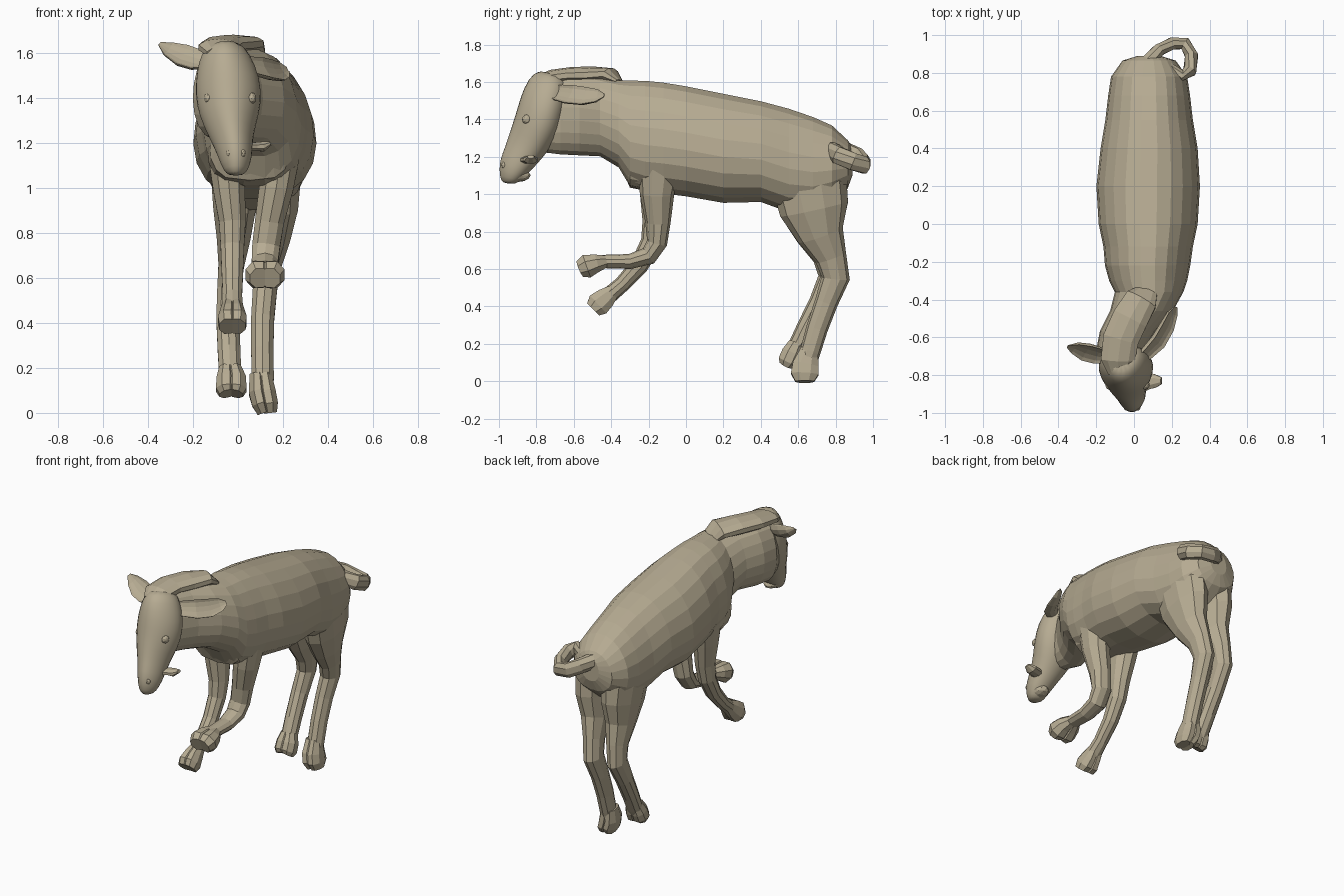
import bpy, bmesh, math
from mathutils import Vector

coat = bpy.data.materials.new("coat")
coat.diffuse_color = (0.47, 0.41, 0.29, 1)


def add_object(name, bm):
    mesh = bpy.data.meshes.new(name)
    bm.to_mesh(mesh)
    bm.free()
    mesh.materials.append(coat)
    ob = bpy.data.objects.new(name, mesh)
    bpy.context.collection.objects.link(ob)
    return ob


def loft(name, rings, sides=10, ref=(1, 0, 0), fixed=None, taper=0.0, cup=0, smooth=0, square=1.0):
    """Skin elliptical rings (x, y, z, half_width, half_depth) along a path.
    ref: width direction, taper: narrower upper half, cup: hollow one side, square < 1: boxier."""
    bm = bmesh.new()
    pts = [Vector(r[:3]) for r in rings]
    loops = []
    for i, r in enumerate(rings):
        t = Vector(fixed) if fixed else pts[min(i + 1, len(pts) - 1)] - pts[max(i - 1, 0)]
        t.normalize()
        u = Vector(ref)
        u = (u - t * u.dot(t)).normalized()
        v = t.cross(u)
        loop = []
        for k in range(sides):
            a = 2 * math.pi * (k + 0.5) / sides
            c, s = math.cos(a), math.sin(a)
            c = math.copysign(abs(c) ** square, c)
            w = r[3] * c * (1 - taper * s)
            d = r[4] * s
            if cup and s * cup > 0:
                d *= -0.4
            loop.append(bm.verts.new(pts[i] + u * w + v * d))
        loops.append(loop)
    for a, b in zip(loops, loops[1:]):
        for k in range(sides):
            n = (k + 1) % sides
            bm.faces.new((a[k], a[n], b[n], b[k]))
    bm.faces.new(loops[0])
    bm.faces.new(loops[-1])
    bmesh.ops.recalc_face_normals(bm, faces=bm.faces)
    ob = add_object(name, bm)
    if smooth:
        sub = ob.modifiers.new("subdivide", 'SUBSURF')
        sub.levels = sub.render_levels = smooth
        for p in ob.data.polygons:
            p.use_smooth = True
    return ob


def ball(name, loc, scale):
    bm = bmesh.new()
    bmesh.ops.create_icosphere(bm, subdivisions=2, radius=1)
    for v in bm.verts:
        v.co = Vector([a * b for a, b in zip(v.co, scale)]) + Vector(loc)
    add_object(name, bm)


def leg(name, rings, hoof):
    """Leg plus a cloven hoof made of two mirrored toes."""
    loft(name, rings, sides=10)
    for side in (-1, 1):
        toe = [(x + side * w * 0.34, y, z, w * 0.68, d) for x, y, z, w, d in hoof]
        loft(name + "_toe", toe, sides=8)


# body and neck: (y, centre x, top z, bottom z, half width)
trunk = [
    (0.89, 0.08, 1.25, 1.10, 0.06), (0.865, 0.08, 1.29, 1.03, 0.14),
    (0.78, 0.08, 1.37, 0.95, 0.20), (0.68, 0.08, 1.415, 0.90, 0.215),
    (0.55, 0.08, 1.46, 0.90, 0.23), (0.40, 0.08, 1.50, 0.955, 0.255),
    (0.20, 0.075, 1.54, 0.95, 0.272), (0.0, 0.075, 1.58, 0.985, 0.26),
    (-0.12, 0.075, 1.60, 1.0, 0.235), (-0.22, 0.072, 1.61, 1.01, 0.224),
    (-0.30, 0.075, 1.61, 1.04, 0.205), (-0.36, 0.08, 1.61, 1.14, 0.18),
    (-0.46, 0.04, 1.63, 1.20, 0.165), (-0.57, -0.035, 1.65, 1.205, 0.145),
    (-0.67, -0.075, 1.65, 1.21, 0.125), (-0.75, -0.065, 1.60, 1.22, 0.10)]
loft("body", [(x, y, (t + b) / 2, w, (t - b) / 2) for y, x, t, b, w in trunk],
     sides=20, fixed=(0, -1, 0), taper=0.12, square=0.88)

# broad flat brisket between the front legs
loft("brisket", [(0.06, -0.345, 1.22, 0.15, 0.08), (0.055, -0.30, 1.16, 0.18, 0.125),
                 (0.055, -0.20, 1.14, 0.19, 0.125), (0.06, -0.09, 1.15, 0.19, 0.13),
                 (0.07, -0.05, 1.2, 0.18, 0.1)],
     sides=14, fixed=(0, -1, 0), square=0.55, taper=-0.05)

# mane hump along the neck
loft("mane", [(0.07, -0.355, 1.59, 0.06, 0.02), (0.04, -0.40, 1.63, 0.09, 0.045),
              (-0.02, -0.50, 1.635, 0.10, 0.048), (-0.07, -0.61, 1.635, 0.10, 0.045),
              (-0.085, -0.72, 1.625, 0.095, 0.04), (-0.08, -0.79, 1.60, 0.06, 0.03)], sides=10)

# head, from poll to chin, wide at the cheeks and narrow along the face
loft("head", [(-0.07, -0.71, 1.645, 0.08, 0.08), (-0.06, -0.735, 1.58, 0.12, 0.12),
              (-0.045, -0.765, 1.48, 0.148, 0.13), (-0.04, -0.79, 1.38, 0.148, 0.132),
              (-0.035, -0.835, 1.29, 0.118, 0.12), (-0.022, -0.88, 1.21, 0.088, 0.10),
              (-0.01, -0.925, 1.14, 0.075, 0.085), (-0.01, -0.945, 1.08, 0.055, 0.055),
              (-0.01, -0.945, 1.055, 0.03, 0.035)], sides=14, taper=0.2, smooth=1)

# eyes, nostrils and lower lip
for s in (-1, 1):
    ball("eye", (-0.035 + s * 0.095, -0.85, 1.40), (0.022, 0.028, 0.026))
    ball("nostril", (-0.01 + s * 0.03, -0.972, 1.155), (0.014, 0.016, 0.02))
ball("lower_lip", (-0.01, -0.90, 1.10), (0.05, 0.07, 0.035))

# tongue poking out sideways
loft("tongue", [(0.01, -0.88, 1.18, 0.02, 0.03), (0.07, -0.84, 1.185, 0.02, 0.04),
                (0.11, -0.83, 1.185, 0.024, 0.04), (0.145, -0.83, 1.20, 0.01, 0.02)],
     sides=8, ref=(0, 0, 1))

# ears, hollow on the open side
loft("left_ear", [(-0.12, -0.72, 1.56, 0.03, 0.03), (-0.19, -0.705, 1.58, 0.062, 0.05),
                  (-0.25, -0.69, 1.60, 0.064, 0.055), (-0.31, -0.665, 1.625, 0.042, 0.04),
                  (-0.35, -0.65, 1.645, 0.01, 0.01)], sides=12, ref=(0, 0.9, 1), cup=-1)
loft("right_ear", [(0.02, -0.73, 1.56, 0.03, 0.03), (0.08, -0.69, 1.55, 0.05, 0.05),
                   (0.14, -0.63, 1.54, 0.06, 0.055), (0.185, -0.55, 1.53, 0.058, 0.05),
                   (0.21, -0.48, 1.53, 0.042, 0.035), (0.225, -0.44, 1.53, 0.012, 0.012)],
     sides=12, ref=(-0.6, 0.45, 1), cup=1)

# front legs: one folded, the other reaching down
leg("front_leg_right",
    [(0.20, -0.13, 1.36, 0.06, 0.08), (0.20, -0.14, 1.2, 0.09, 0.12),
     (0.17, -0.155, 1.0, 0.08, 0.092), (0.14, -0.15, 0.85, 0.068, 0.068),
     (0.125, -0.155, 0.74, 0.065, 0.055), (0.12, -0.20, 0.67, 0.062, 0.05),
     (0.12, -0.30, 0.64, 0.055, 0.04), (0.12, -0.43, 0.64, 0.05, 0.036),
     (0.12, -0.47, 0.635, 0.055, 0.04)],
    [(0.12, -0.43, 0.64, 0.05, 0.035), (0.12, -0.48, 0.63, 0.078, 0.052),
     (0.12, -0.53, 0.615, 0.09, 0.068), (0.12, -0.565, 0.60, 0.07, 0.05)])
leg("front_leg_left",
    [(-0.055, -0.13, 1.36, 0.06, 0.08), (-0.055, -0.14, 1.2, 0.09, 0.12),
     (-0.04, -0.155, 1.0, 0.075, 0.092), (-0.025, -0.165, 0.85, 0.062, 0.068),
     (-0.025, -0.185, 0.74, 0.055, 0.058), (-0.025, -0.25, 0.62, 0.05, 0.05),
     (-0.025, -0.34, 0.52, 0.045, 0.043), (-0.025, -0.41, 0.46, 0.05, 0.045)],
    [(-0.025, -0.39, 0.48, 0.045, 0.04), (-0.025, -0.43, 0.445, 0.055, 0.06),
     (-0.025, -0.47, 0.41, 0.066, 0.07), (-0.025, -0.495, 0.385, 0.06, 0.05)])

# hind legs with thighs running up into the flank
leg("hind_leg_right",
    [(0.17, 0.66, 1.2, 0.10, 0.16), (0.175, 0.66, 1.05, 0.11, 0.20),
     (0.172, 0.685, 0.92, 0.10, 0.185), (0.155, 0.72, 0.78, 0.08, 0.125),
     (0.135, 0.775, 0.66, 0.06, 0.085), (0.12, 0.80, 0.55, 0.057, 0.076),
     (0.11, 0.75, 0.42, 0.054, 0.062), (0.108, 0.70, 0.28, 0.052, 0.058),
     (0.11, 0.665, 0.16, 0.052, 0.055), (0.11, 0.645, 0.1, 0.05, 0.055)],
    [(0.10, 0.66, 0.17, 0.05, 0.05), (0.108, 0.64, 0.09, 0.062, 0.075),
     (0.12, 0.635, 0.04, 0.06, 0.08), (0.13, 0.635, 0.0, 0.045, 0.055)])
leg("hind_leg_left",
    [(-0.01, 0.66, 1.2, 0.10, 0.16), (-0.015, 0.66, 1.05, 0.11, 0.20),
     (-0.015, 0.685, 0.92, 0.10, 0.185), (-0.02, 0.715, 0.78, 0.078, 0.125),
     (-0.03, 0.765, 0.66, 0.06, 0.085), (-0.04, 0.78, 0.55, 0.055, 0.074),
     (-0.045, 0.715, 0.42, 0.054, 0.058), (-0.04, 0.64, 0.28, 0.053, 0.052),
     (-0.035, 0.59, 0.18, 0.052, 0.048), (-0.035, 0.57, 0.15, 0.05, 0.05)],
    [(-0.035, 0.59, 0.2, 0.05, 0.045), (-0.03, 0.565, 0.15, 0.068, 0.058),
     (-0.03, 0.545, 0.105, 0.07, 0.058), (-0.03, 0.535, 0.085, 0.055, 0.04)])

# curled tail
loft("tail", [(0.07, 0.85, 1.23, 0.05, 0.045), (0.13, 0.92, 1.2, 0.05, 0.035),
              (0.20, 0.955, 1.165, 0.05, 0.035), (0.27, 0.955, 1.155, 0.048, 0.036),
              (0.305, 0.89, 1.175, 0.05, 0.037), (0.295, 0.81, 1.21, 0.05, 0.037),
              (0.25, 0.785, 1.23, 0.05, 0.033), (0.19, 0.83, 1.225, 0.035, 0.025),
              (0.15, 0.87, 1.215, 0.02, 0.02)], sides=8, ref=(0, 0, 1))
